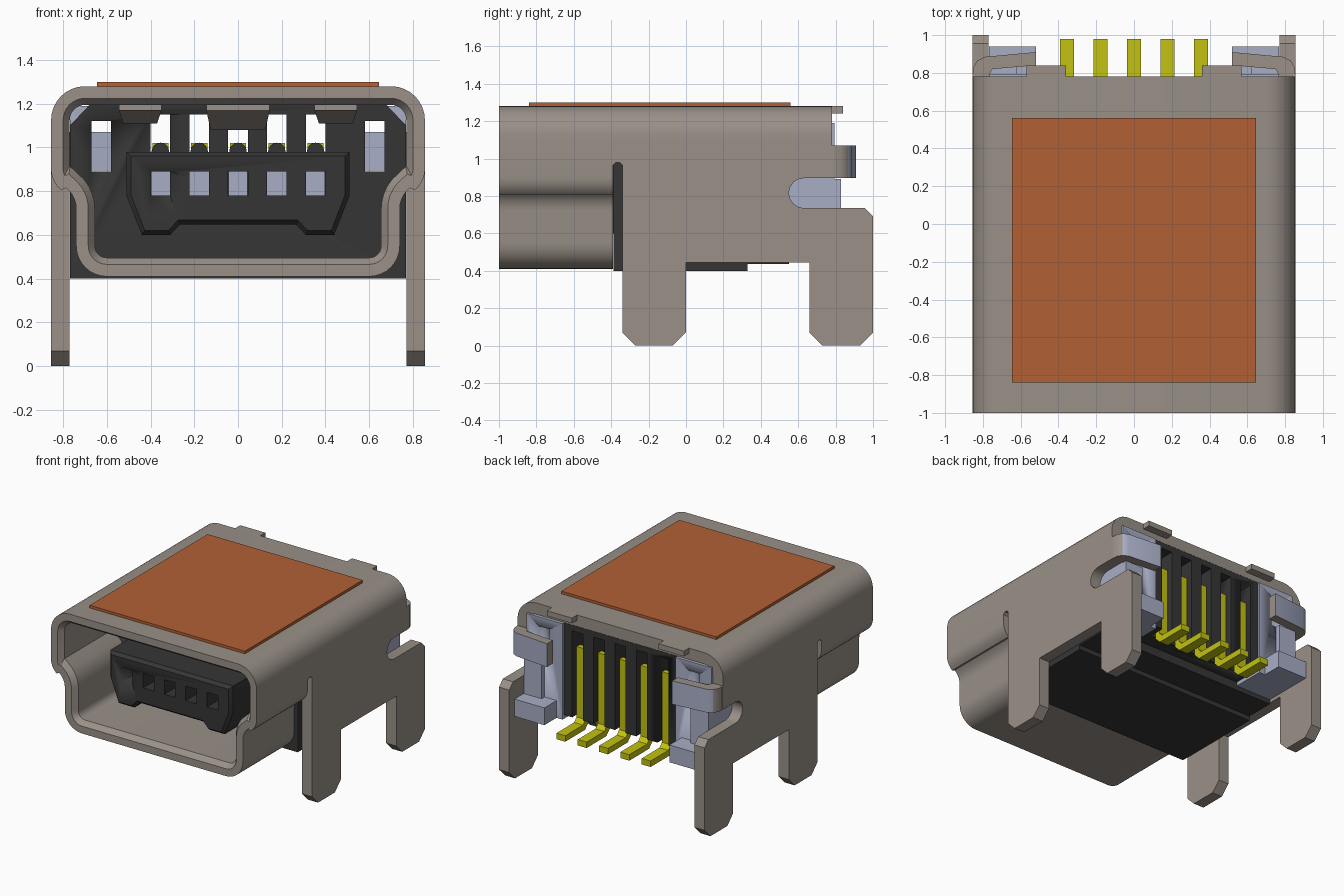
import bpy, bmesh, math
from mathutils import Vector

if "Cube" in bpy.data.objects:
    bpy.data.objects.remove(bpy.data.objects["Cube"])


def material(name, rgb):
    m = bpy.data.materials.new(name)
    m.diffuse_color = (*rgb, 1)
    m.use_nodes = True
    m.node_tree.nodes["Principled BSDF"].inputs["Base Color"].default_value = m.diffuse_color
    return m


METAL = material("warm grey metal", (0.32, 0.28, 0.245))
BLACK = material("black plastic", (0.036, 0.036, 0.036))
BLUE = material("pale blue plastic", (0.39, 0.42, 0.56))
YELLOW = material("yellow contact", (0.54, 0.54, 0.006))
ORANGE = material("orange pad", (0.44, 0.118, 0.036))


def loft(name, rings, mat, closed=False):
    """Skin equal-length rings; cap the ends, or join last to first."""
    bm = bmesh.new()
    vs = [[bm.verts.new(p) for p in r] for r in rings]
    n = len(rings[0])
    pairs = list(zip(vs, vs[1:])) + ([(vs[-1], vs[0])] if closed else [])
    for a, b in pairs:
        for i in range(n):
            j = (i + 1) % n
            bm.faces.new((a[i], a[j], b[j], b[i]))
    if not closed:
        bm.faces.new(vs[0])
        bm.faces.new(vs[-1])
    bmesh.ops.recalc_face_normals(bm, faces=bm.faces)
    me = bpy.data.meshes.new(name)
    bm.to_mesh(me)
    bm.free()
    me.materials.append(mat)
    for p in me.polygons:
        p.use_smooth = True
    me.set_sharp_from_angle(angle=math.radians(35))
    ob = bpy.data.objects.new(name, me)
    bpy.context.collection.objects.link(ob)
    return ob


def prism(name, pts, axis, a, b, mat):
    """Extrude a 2D outline along an axis (outline in the other two axes)."""
    def place(p, t):
        return {"x": (t, p[0], p[1]), "y": (p[0], t, p[1]), "z": (p[0], p[1], t)}[axis]
    return loft(name, [[place(p, t) for p in pts] for t in (a, b)], mat)


def box(name, x0, x1, y0, y1, z0, z1, mat):
    return prism(name, [(x0, y0), (x1, y0), (x1, y1), (x0, y1)], "z", z0, z1, mat)


def cut(ob, cutters):
    for c in cutters:
        m = ob.modifiers.new("cut", "BOOLEAN")
        m.operation, m.object, m.solver = "DIFFERENCE", c, "EXACT"
    dg = bpy.context.evaluated_depsgraph_get()
    me = bpy.data.meshes.new_from_object(ob.evaluated_get(dg))
    ob.modifiers.clear()
    ob.data = me


def arc(cx, cz, r, a0, a1, n=8):
    return [(cx + r * math.cos(math.radians(a0 + (a1 - a0) * i / n)),
             cz + r * math.sin(math.radians(a0 + (a1 - a0) * i / n))) for i in range(n + 1)]


def mirrored(half):
    return half + [(-x, z) for x, z in reversed(half)]


def inset(pts, d):
    """Offset a clockwise outline inward."""
    out = []
    for i, p in enumerate(pts):
        p = Vector(p)
        e0 = (p - Vector(pts[i - 1])).normalized()
        e1 = (Vector(pts[(i + 1) % len(pts)]) - p).normalized()
        n0, n1 = Vector((e0.y, -e0.x)), Vector((e1.y, -e1.x))
        out.append(tuple(p + (n0 + n1) * (d / (1 + n0.dot(n1)))))
    return out


def at_y(pts, y):
    return [(x, y, z) for x, z in pts]


# Front sleeve with stepped sides and a chamfered mouth
outer = mirrored(arc(0.70, 1.125, 0.155, 90, 0)
                 + arc(0.735, 0.90, 0.12, 0, -52, 5)
                 + arc(0.86, 0.72, 0.12, 128, 180, 5)
                 + arc(0.60, 0.55, 0.14, 0, -90))
inner = inset(outer, 0.085)
loft("front_sleeve", [at_y(outer, -1), at_y(inset(outer, 0.055), -1), at_y(inner, -0.96),
                      at_y(inner, -0.39), at_y(outer, -0.39)], METAL, closed=True)

# Rear roof of the shell
roof = mirrored([(0.70, 1.28)] + arc(0.70, 1.125, 0.155, 90, 0)[1:] + [(0.855, 1.07)])
roof_in = mirrored(arc(0.70, 1.125, 0.07, 90, 0) + [(0.77, 1.07)])
k = len(roof) // 2
ki = len(roof_in) // 2
arch = roof[k:] + roof[:k] + list(reversed(roof_in[ki:] + roof_in[:ki]))
prism("rear_roof", arch, "y", -0.39, 0.78, METAL)

# Side walls with relief slot, two legs and the rounded rear notch
wall = [(-0.39, 1.07), (-0.39, 0.965), (-0.375, 0.98), (-0.355, 0.98), (-0.34, 0.965),
        (-0.34, 0.07), (-0.27, 0), (-0.07, 0), (0, 0.07), (0, 0.445), (0.66, 0.445),
        (0.66, 0.07), (0.73, 0), (0.93, 0), (1, 0.07), (1, 0.69), (0.955, 0.735)]
wall += arc(0.63, 0.815, 0.08, 270, 90) + [(0.79, 0.895), (0.79, 1.07)]
# Retaining tab bent in behind the body
tab = [(0.855, 0.785), (0.85, 0.83), (0.83, 0.865), (0.79, 0.885), (0.52, 0.91),
       (0.52, 0.84), (0.75, 0.82), (0.77, 0.785)]
for s, side in ((1, "right"), (-1, "left")):
    prism(side + "_wall", wall, "x", s * 0.77, s * 0.855, METAL)
    t = prism(side + "_tab", [(s * x, y) for x, y in tab], "z", 0.895, 1.07, METAL)
    t.data.materials.append(BLUE)
    for p in t.data.polygons:
        p.material_index = int(abs(p.normal.y) > 0.8)
    xs = sorted((s * 0.36, s * 0.57))
    box(side + "_roof_tab", *xs, 0.78, 0.84, 1.24, 1.28, METAL)

# Contact springs hanging from the roof inside the mouth
for name, x0, x1, z in (("centre", -0.145, 0.145, 1.08), ("right", 0.35, 0.545, 1.11),
                        ("left", -0.545, -0.35, 1.11)):
    top = [(x0, -0.80, 1.2), (x1, -0.80, 1.2), (x1, -0.80, 1.17), (x0, -0.80, 1.17)]
    e = 0.02
    low = [(x0 + e, -0.5, z + 0.03), (x1 - e, -0.5, z + 0.03), (x1 - e, -0.5, z), (x0 + e, -0.5, z)]
    loft(name + "_spring", [top, low], METAL)

# Orange pad on the roof
box("pickup_pad", -0.645, 0.645, -0.84, 0.56, 1.28, 1.30, ORANGE)

# Cutters: contact channels and side windows
contacts = [i * 0.1775 for i in range(-2, 3)]
channel = [(-0.5, 0.98), (-0.5, 1.15), (0.9, 1.15), (0.9, 0.3), (0.66, 0.3), (0.66, 0.98)]
channels = [prism("channel_cutter", channel, "x", x - 0.045, x + 0.045, BLACK) for x in contacts]
windows = [box("window_cutter", *sorted((s * 0.58, s * 0.67)), -0.6, 1.2, 0.89, 1.12, BLACK)
           for s in (1, -1)]
sockets = [box("socket_cutter", x - 0.045, x + 0.045, -0.9, -0.6, 0.78, 0.89, BLUE) for x in contacts]

# Black housing: wide body with chamfered top, bottom step and narrow rear core
body_outline = mirrored([(0.68, 1.194), (0.769, 1.10), (0.769, 0.40)])
body = prism("housing_body", body_outline, "y", -0.388, 0.33, BLACK)
step_outline = mirrored([(0.68, 1.194), (0.769, 1.10), (0.769, 0.435)])
step = prism("housing_step", step_outline, "y", 0.33, 0.55, BLACK)
core = box("housing_core", -0.47, 0.47, 0.55, 0.78, 0.50, 1.194, BLACK)
cut(body, channels + windows)
cut(step, channels + windows)
cut(core, channels)

# Tongue with chamfered front edge and five sockets
tongue_outline = mirrored([(0.51, 0.98), (0.51, 0.78), (0.44, 0.60), (0.31, 0.60), (0.265, 0.648)])
tongue = loft("tongue", [at_y(inset(tongue_outline, 0.02), -0.81), at_y(tongue_outline, -0.785),
                         at_y(tongue_outline, -0.38)], BLACK)
cut(tongue, sockets)

# Contacts: socket backs, rounded ridges and bent rear pins
pin = [(0.70, 1.02), (0.74, 1.02), (0.74, 0.49), (0.77, 0.46), (0.98, 0.46), (0.98, 0.415),
       (0.745, 0.415), (0.70, 0.46)]
for x in contacts:
    box("socket_back", x - 0.044, x + 0.044, -0.612, -0.602, 0.781, 0.889, BLUE)
    prism("contact_ridge", arc(x, 0.982, 0.04, 0, 360, 16)[:-1], "y", -0.42, 0.69, BLACK)
    prism("rear_pin", pin, "x", x - 0.037, x + 0.037, YELLOW)

# Pale blue rear side blocks, strips and lugs
for s, side in ((1, "right"), (-1, "left")):
    block = box(side + "_rear_block", *sorted((s * 0.47, s * 0.768)), 0.55, 0.795, 0.47, 1.19, BLUE)
    cut(block, windows)
    box(side + "_rear_strip", *sorted((s * 0.62, s * 0.768)), 0.79, 0.83, 0.60, 0.89, BLUE)
    box(side + "_rear_lug", *sorted((s * 0.52, s * 0.768)), 0.79, 0.94, 0.47, 0.60, BLUE)

for c in channels + windows + sockets:
    bpy.data.objects.remove(c)
